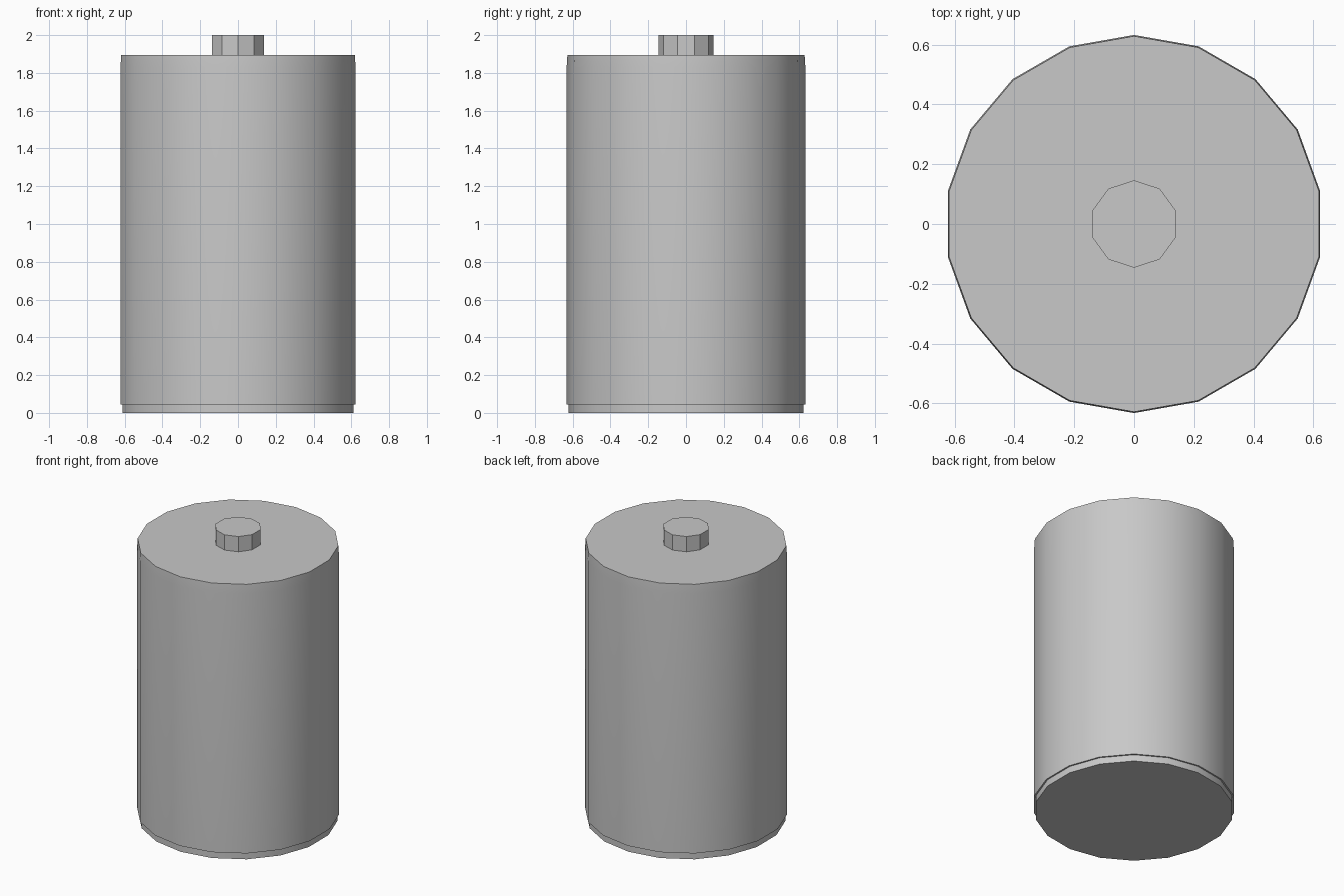
import bpy, bmesh, math

cube = bpy.data.objects.get("Cube")
if cube:
    bpy.data.objects.remove(cube, do_unlink=True)

GREY = (0.58, 0.58, 0.58, 1.0)
grey = bpy.data.materials.new("grey metal")
grey.use_nodes = True
grey.diffuse_color = GREY
grey.node_tree.nodes["Principled BSDF"].inputs["Base Color"].default_value = GREY


def turned(name, sides, profile):
    """Closed round part from (radius, height) rings, with corners on the y axis."""
    bm = bmesh.new()
    rings = []
    for radius, z in profile:
        angles = [math.pi / 2 + math.tau * i / sides for i in range(sides)]
        rings.append([bm.verts.new((radius * math.cos(a), radius * math.sin(a), z))
                      for a in angles])
    for low, high in zip(rings, rings[1:]):
        for i in range(sides):
            j = (i + 1) % sides
            bm.faces.new((low[i], low[j], high[j], high[i]))
    bm.faces.new(rings[0][::-1])
    bm.faces.new(rings[-1])
    mesh = bpy.data.meshes.new(name)
    bm.to_mesh(mesh)
    bm.free()
    mesh.materials.append(grey)
    obj = bpy.data.objects.new(name, mesh)
    bpy.context.collection.objects.link(obj)
    bpy.ops.object.select_all(action="DESELECT")
    obj.select_set(True)
    bpy.context.view_layer.objects.active = obj
    bpy.ops.object.shade_smooth_by_angle(angle=math.radians(30))
    return obj


# Casing: recessed foot, long wall and slightly tapered top rim
turned("casing", 18, [(0.622, 0), (0.622, 0.045), (0.632, 0.045),
                      (0.632, 1.83), (0.628, 1.895)])

# Raised contact on the top, with flat sides
turned("top_contact", 10, [(0.146, 1.89), (0.146, 2.0)])
